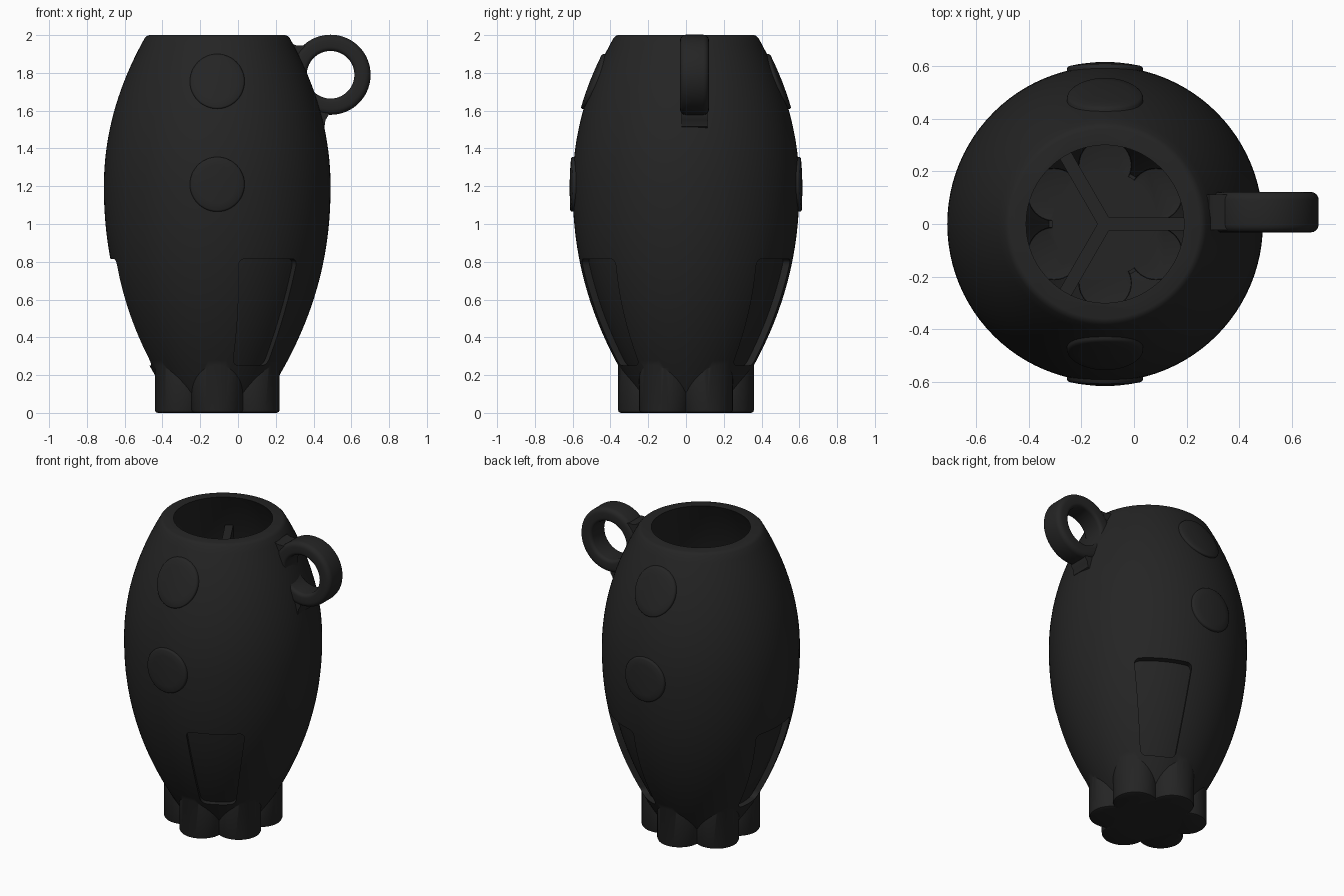
import bpy, bmesh
from math import sin, cos, pi, sqrt, radians
from mathutils import Vector

if "Cube" in bpy.data.objects:
    bpy.data.objects.remove(bpy.data.objects["Cube"])

AXIS = -0.11          # x of the barrel's axis
WALL = 0.075
black = bpy.data.materials.new("matte_black")
black.use_nodes = True
colour = (0.018, 0.018, 0.018, 1)
black.diffuse_color = colour
bsdf = black.node_tree.nodes["Principled BSDF"]
bsdf.inputs["Base Color"].default_value = colour
bsdf.inputs["Roughness"].default_value = 0.7


def radius(z):
    """Outer barrel radius at a height."""
    d = abs(z - 1.2)
    return 0.6 - (0.354 * d ** 2.03 if z > 1.2 else 0.27 * d ** 2.15)


def span(a, b, n):
    return [a + (b - a) * i / n for i in range(n + 1)]


def make(name, rings, closed=True, x=AXIS, turn=0):
    """Skin a list of equal rings; cap both ends, or close into a loop."""
    bm = bmesh.new()
    vs = [[bm.verts.new(p) for p in ring] for ring in rings]
    n = len(vs[0])
    pairs = list(zip(vs, vs[1:])) + ([] if closed else [(vs[-1], vs[0])])
    for a, b in pairs:
        for i in range(n):
            j = (i + 1) % n
            bm.faces.new((a[i], a[j], b[j], b[i]))
    if closed:
        bm.faces.new(vs[0])
        bm.faces.new(vs[-1])
    bmesh.ops.recalc_face_normals(bm, faces=bm.faces)
    me = bpy.data.meshes.new(name)
    bm.to_mesh(me)
    bm.free()
    me.materials.append(black)
    ob = bpy.data.objects.new(name, me)
    bpy.context.collection.objects.link(ob)
    ob.location.x = x
    ob.rotation_euler.z = turn
    return ob


def lathe(name, profile, sides, **kw):
    return make(name, [[(r * cos(2 * pi * i / sides), r * sin(2 * pi * i / sides), z)
                        for i in range(sides)] for r, z in profile], **kw)


def boolean(target, tool, operation):
    """Apply a boolean and drop the tool."""
    mod = target.modifiers.new("cut", "BOOLEAN")
    mod.operation, mod.solver, mod.object = operation, "EXACT", tool
    bpy.context.view_layer.update()
    me = bpy.data.meshes.new_from_object(
        target.evaluated_get(bpy.context.evaluated_depsgraph_get()))
    target.modifiers.clear()
    target.data = me
    bpy.data.objects.remove(tool)


def smooth(ob, angle=32):
    bpy.ops.object.select_all(action="DESELECT")
    ob.select_set(True)
    bpy.context.view_layer.objects.active = ob
    bpy.ops.object.shade_smooth_by_angle(angle=radians(angle))


# Barrel with softened rim
outer = [(radius(z), z) for z in span(0.08, 1.985, 48)]
rim = radius(2.0)
barrel = lathe("barrel", outer + [(rim - 0.003, 1.996), (rim - 0.015, 2.0)], 96)


def lobes(r, low, high, bevel):
    """Six round columns around the axis."""
    for k in range(6):
        a = radians(30 + 60 * k)
        profile = [(r - bevel, low), (r - bevel * 0.3, low + bevel * 0.3),
                   (r, low + bevel), (r, high)]
        ob = lathe("lobe", profile, 40)
        ob.location = (AXIS + 0.224 * cos(a), 0.224 * sin(a), 0)
        yield ob


# Six-lobed foot with a solid core
boolean(barrel, lathe("foot_core", [(0.2, 0), (0.2, 0.2)], 48), "UNION")
for ob in lobes(0.136, 0, 0.27, 0.015):
    boolean(barrel, ob, "UNION")

# Hollow inside with a lobed floor
inner = [(radius(z) - WALL, z) for z in span(0.13, 2.05, 40)]
boolean(barrel, lathe("hollow", inner, 96), "DIFFERENCE")
boolean(barrel, lathe("floor_core", [(0.2, 0.05), (0.2, 0.22)], 48), "DIFFERENCE")
for ob in lobes(0.1, 0.05, 0.29, 0.005):
    boolean(barrel, ob, "DIFFERENCE")

# Three tapered, round-cornered recesses that follow the barrel
LOW, HIGH, CORNER = 0.25, 0.815, 0.035


def recess_ring(z):
    w = 0.105 + 0.075 * (z - LOW) / (HIGH - LOW)
    edge = min(z - LOW, HIGH - z, CORNER)
    w -= CORNER - sqrt(max(0, CORNER ** 2 - (CORNER - edge) ** 2))
    deep, out = radius(z) - 0.04, radius(z) + 0.06
    ts = span(-w, w, 10)
    return ([(sqrt(deep ** 2 - t * t), t, z) for t in ts]
            + [(sqrt(out ** 2 - t * t), t, z) for t in reversed(ts)])


corner_steps = [CORNER * (1 - cos(a)) for a in span(0, pi / 2, 5)]
levels = ([LOW + c for c in corner_steps] + span(LOW, HIGH, 14)[2:-2]
          + [HIGH - c for c in reversed(corner_steps)])
for k in range(3):
    cutter = make("recess", [recess_ring(z) for z in sorted(levels)],
                  turn=radians(60 + 120 * k))
    boolean(barrel, cutter, "DIFFERENCE")
smooth(barrel)

# Three dividers meeting on the axis
for k in range(3):
    rings = []
    for z in span(0.04, 1.76, 24):
        r = radius(z) - 0.05
        rings.append([(0, -0.025, z), (r, -0.025, z), (r, 0.025, z), (0, 0.025, z)])
    smooth(make(f"divider_{k + 1}", rings, turn=radians(120 * k)))

# Raised round buttons that hug the barrel, front and back
for side, word in ((-1, "front"), (1, "back")):
    for height, place in ((1.755, "upper"), (1.21, "lower")):
        rings = []
        for r, lift in [(0.145, -0.03), (0.145, 0.008), (0.142, 0.013), (0.136, 0.016),
                        (0.1, 0.016), (0.05, 0.016), (0.01, 0.016)]:
            ring = []
            for i in range(48):
                a = 2 * pi * i / 48
                x, z = r * cos(a), height + r * sin(a)
                ring.append((x, side * sqrt((radius(z) + lift) ** 2 - x * x), z))
            rings.append(ring)
        smooth(make(f"{place}_{word}_button", rings), 50)

# Ring handle: rounded band section swept round a circle
MID = Vector((0.49, 0.045, 1.79))
section = []
for cx, cy, start in ((1, 1, 0), (-1, 1, 90), (-1, -1, 180), (1, -1, 270)):
    c = 0.03 if cx > 0 else 0.022
    for step in range(5):
        a = radians(start + 22.5 * step)
        section.append((0.169 + cx * (0.043 - c) + c * cos(a),
                        cy * (0.077 - c) + c * sin(a)))
hoop = []
for i in range(72):
    a = 2 * pi * i / 72
    hoop.append([MID + Vector((r * cos(a), y, r * sin(a))) for r, y in section])
smooth(make("ring_handle", hoop, closed=False, x=0), 40)

# Fillets where the handle meets the barrel
for word, outline in (
        ("upper", [(0.26, 1.94), (0.285, 1.955), (0.31, 1.945), (0.35, 1.945),
                   (0.38, 1.93), (0.36, 1.87), (0.3, 1.86)]),
        ("lower", [(0.43, 1.5), (0.458, 1.515), (0.463, 1.55), (0.48, 1.578),
                   (0.47, 1.62), (0.4, 1.65), (0.39, 1.55)])):
    rings = [[(x, MID.y + y, z) for x, z in outline] for y in (-0.068, 0.068)]
    smooth(make(f"{word}_handle_fillet", rings, x=0), 50)
